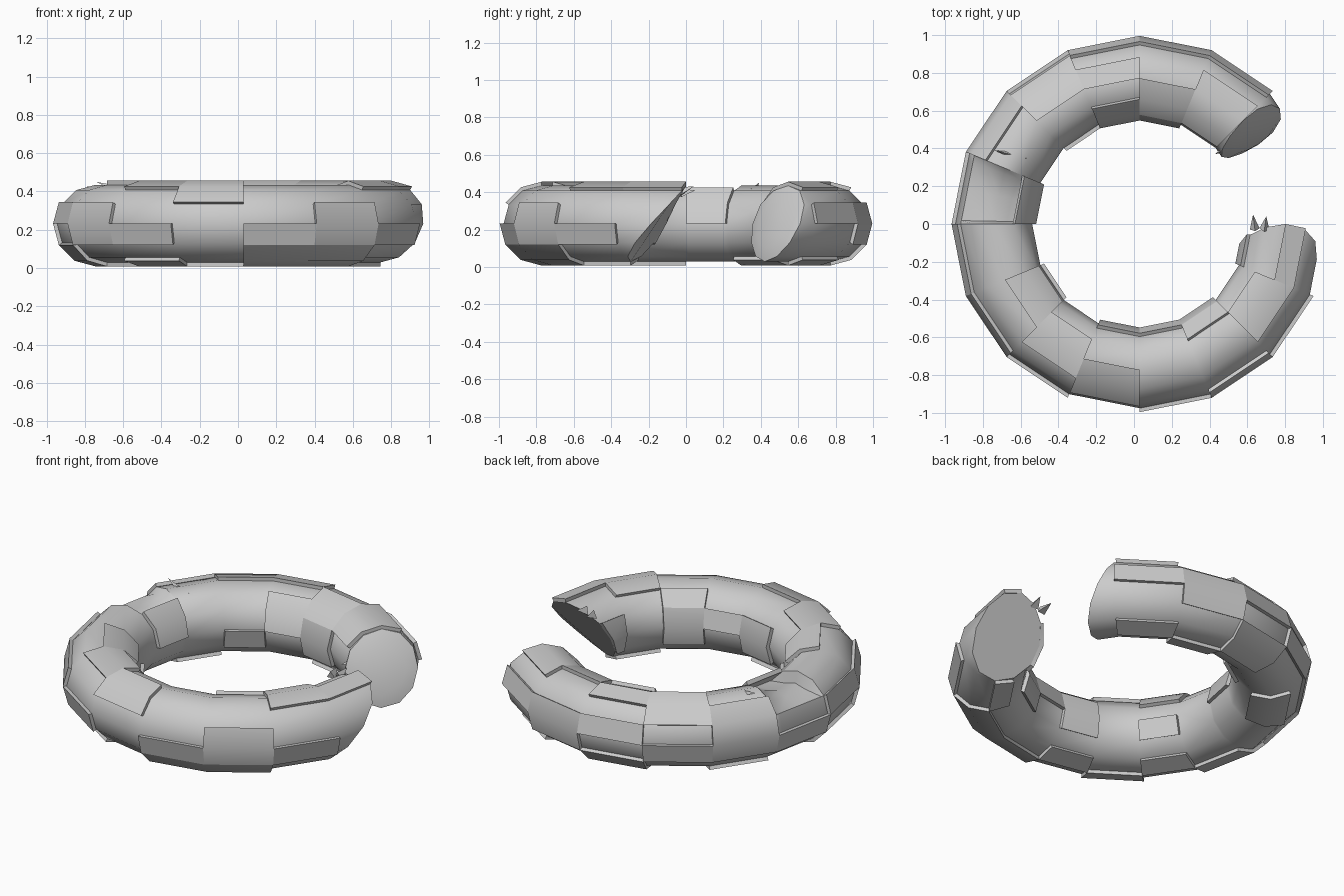
import bpy, bmesh, math
from mathutils import Vector

if "Cube" in bpy.data.objects:
    bpy.data.objects.remove(bpy.data.objects["Cube"])

CX, CZ, R, TUBE, LIFT = 0.03, 0.232, 0.772, 0.203, 0.021


def ring_point(k, v, r):
    a, b = math.radians(22.5 * k), math.radians(v)
    d = R + r * math.cos(b)
    return Vector((CX + d * math.cos(a), d * math.sin(a), CZ + r * math.sin(b)))


def point(t, v, r):
    # straight segments between the 16 ring stations
    k = math.floor(t)
    return ring_point(k, v, r).lerp(ring_point(k + 1, v, r), t - k)


def end_t(v):
    return 15 + (math.sin(math.radians(v)) + 1) / 2


def start_t(v):
    return 1.75 + 0.25 * math.sin(math.radians(v))


def finish(name, bm):
    bmesh.ops.remove_doubles(bm, verts=bm.verts, dist=0.0005)
    bmesh.ops.recalc_face_normals(bm, faces=bm.faces)
    me = bpy.data.meshes.new(name)
    bm.to_mesh(me)
    bm.free()
    ob = bpy.data.objects.new(name, me)
    bpy.context.collection.objects.link(ob)
    bpy.ops.object.select_all(action='DESELECT')
    ob.select_set(True)
    bpy.context.view_layer.objects.active = ob
    bpy.ops.object.shade_smooth_by_angle(angle=math.radians(38))
    return ob


# Broken ring: 12-sided tube with slanted ends and a dent on the left
bm = bmesh.new()
stations = ['start', 2, 3, 4, 5, 6, 7, 7.1, 7.5, 7.95, 8, 9, 10, 11, 12, 13, 14, 15, 'end']
rings = []
for s in stations:
    ring = []
    for i in range(12):
        v = i * 30
        t = start_t(v) if s == 'start' else end_t(v) if s == 'end' else s
        r = TUBE
        if s in (7.1, 7.5, 7.95) and v in (60, 90, 120):
            r *= 0.84 if s == 7.1 else 0.66
        ring.append(bm.verts.new(point(t, v, r)))
    rings.append(ring)
for a, b in zip(rings, rings[1:]):
    for i in range(12):
        j = (i + 1) % 12
        bm.faces.new((a[i], a[j], b[j], b[i]))
bm.faces.new(rings[-1])
# slightly domed stump at the other end
centre = sum((v.co for v in rings[0]), Vector()) / 12
tangent = Vector((0.68, -0.70, 0.15)).normalized()
mid = [bm.verts.new(v.co.lerp(centre, 0.35) + tangent * 0.025) for v in rings[0]]
for i in range(12):
    j = (i + 1) % 12
    bm.faces.new((rings[0][i], rings[0][j], mid[j], mid[i]))
bm.faces.new(mid)
finish('broken_ring', bm)


def plate(k0, k1, v0, v1):
    # raised curved panel over segments k0..k1 and tube angles v0..v1
    bm = bmesh.new()
    angles = list(range(v0, v1 + 1, 30))
    layers = []
    for r in (TUBE - 0.004, TUBE + LIFT):
        grid = []
        for k in range(k0, k1 + 1):
            grid.append([bm.verts.new(point(min(k, end_t(v)), v, r)) for v in angles])
        layers.append(grid)
    lo, hi = layers
    nk, nv = k1 - k0, len(angles) - 1
    for grid in layers:
        for a in range(nk):
            for b in range(nv):
                bm.faces.new((grid[a][b], grid[a + 1][b], grid[a + 1][b + 1], grid[a][b + 1]))
    for a in range(nk):
        for b in (0, nv):
            bm.faces.new((lo[a][b], lo[a + 1][b], hi[a + 1][b], hi[a][b]))
    for b in range(nv):
        for a in (0, nk):
            bm.faces.new((lo[a][b], lo[a][b + 1], hi[a][b + 1], hi[a][b]))
    bmesh.ops.dissolve_degenerate(bm, dist=0.0005, edges=bm.edges)
    finish('armour_plate', bm)


# Panels: first segment, last segment, tube angle from, to
outer = [(2, 3, 0, 30), (3, 4, -30, 30), (4, 5, 0, 30), (5, 6, -30, 0), (6, 7, -30, 60),
         (7, 8, -30, 0), (8, 9, 0, 30), (9, 10, -30, 30), (10, 11, -30, 0),
         (12, 13, -30, 0), (13, 14, -30, 30), (14, 15, -30, 0)]
top = [(2, 3, 60, 150), (3, 4, 90, 150), (4, 5, 60, 90), (5, 6, 30, 90), (9, 10, 90, 150),
       (10, 11, 60, 120), (11, 12, 30, 90), (13, 14, 120, 150), (14, 15, 60, 120), (15, 16, 60, 90)]
inner = [(3, 4, 150, 210), (4, 5, 120, 180), (5, 6, 180, 210), (7, 8, 120, 180), (9, 10, 180, 210),
         (11, 12, 150, 210), (12, 13, 150, 180), (13, 14, 150, 210), (15, 16, 150, 210)]
under = [(2, 3, 270, 300), (3, 4, 240, 270), (4, 5, 270, 330), (6, 7, 240, 300), (8, 9, 270, 330),
         (9, 10, 240, 270), (10, 11, 270, 300), (11, 12, 240, 270), (12, 14, 270, 330), (14, 15, 240, 270)]
for spec in outer + top + inner + under:
    plate(*spec)

# Splinters at the breaks and the dent
for base, tip in [((0.64, -0.03, 0.39), (0.63, 0.05, 0.41)),
                  ((0.69, -0.03, 0.40), (0.70, 0.04, 0.43)),
                  ((0.50, 0.41, 0.27), (0.43, 0.37, 0.25)),
                  ((-0.58, 0.35, 0.39), (-0.74, 0.39, 0.45))]:
    b, t = Vector(base), Vector(tip)
    d = t - b
    bpy.ops.mesh.primitive_cone_add(vertices=3, radius1=0.03, radius2=0, depth=d.length,
                                    location=(b + t) / 2,
                                    rotation=d.to_track_quat('Z', 'Y').to_euler())
    bpy.context.object.name = 'splinter'
